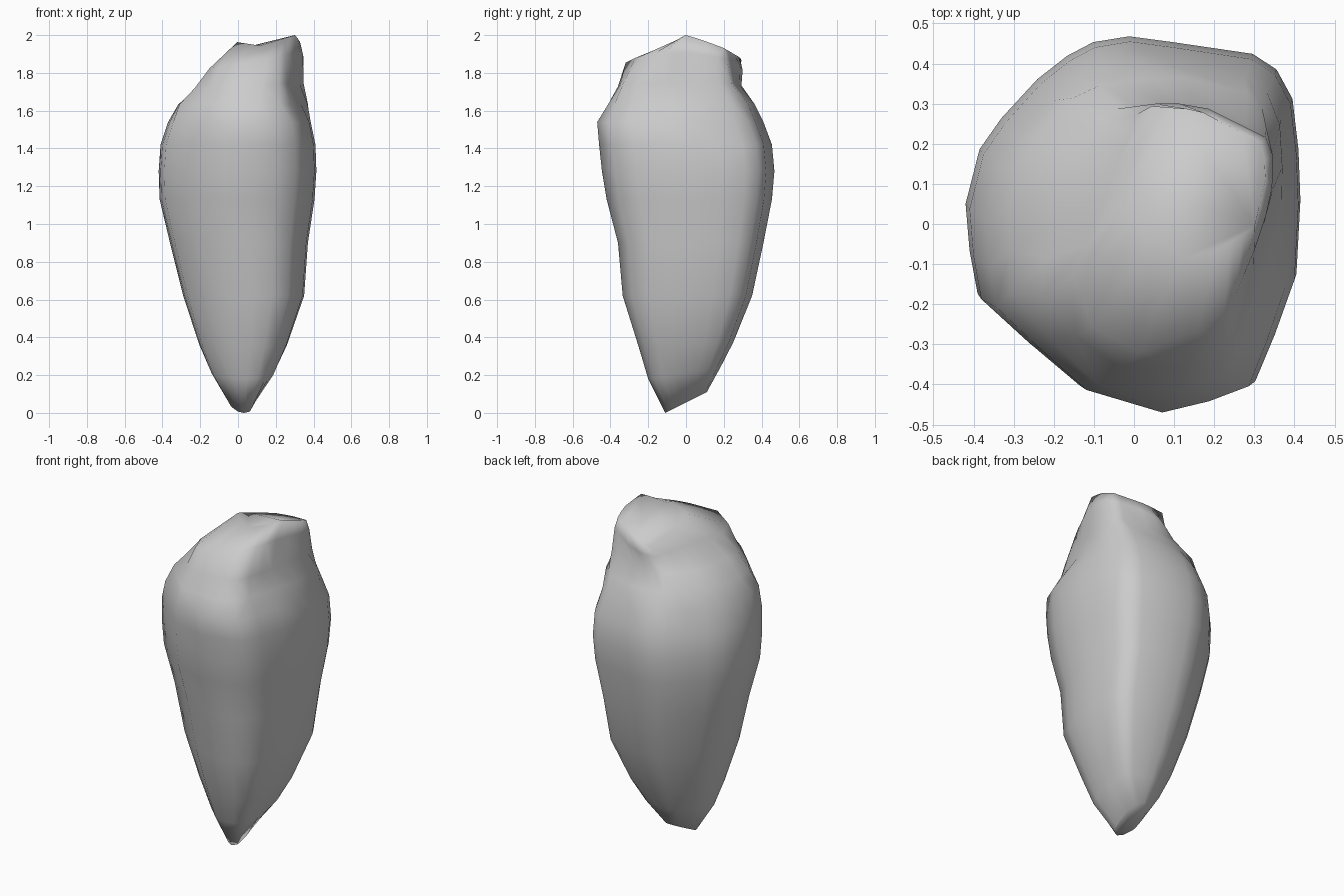
import bpy
import bmesh
from mathutils import Vector

if "Cube" in bpy.data.objects:
    bpy.data.objects.remove(bpy.data.objects["Cube"])

# Plan outline of the widest part of the stone
OUTLINE = [(-.42, .04), (-.385, .18), (-.33, .26), (-.24, .36), (-.165, .42), (-.1, .455),
           (-.01, .47), (.1, .455), (.3, .425), (.36, .385), (.4, .31), (.415, .18),
           (.42, .05), (.41, -.14), (.36, -.28), (.31, -.4), (.2, -.44), (.07, -.47),
           (-.14, -.41), (-.27, -.30), (-.39, -.19), (-.41, -.08)]

# Body levels: height, slope along y, x min, x max, y min, y max
BODY = [(.055, .5, -.04, .08, -.11, .11), (.21, .15, -.14, .19, -.20, .18),
        (.36, .05, -.205, .26, -.25, .25), (.62, 0, -.29, .35, -.335, .35),
        (.90, 0, -.36, .37, -.36, .41), (1.13, 0, -.415, .405, -.42, .455),
        (1.28, 0, -.42, .415, -.445, .468), (1.42, 0, -.41, .41, -.46, .455),
        (1.54, 0, -.37, .385, -.47, .41)]

# Shoulder, neck, cap rim and flat crown
SHOULDER = [(-.31, -.17), (-.11, -.40), (.07, -.425), (.25, -.37), (.32, -.15), (.37, .05),
            (.37, .24), (.28, .33), (.1, .37), (-.13, .34), (-.27, .19), (-.315, .05)]
NECK = [(-.23, -.18), (-.08, -.36), (.06, -.36), (.24, -.33), (.30, -.1), (.355, .12),
        (.33, .24), (.1, .295), (-.08, .285), (-.2, .1)]
RIM = [(-.17, -.19), (-.04, -.32), (.06, -.32), (.23, -.23), (.32, -.02), (.353, .13),
       (.34, .21), (.16, .30), (.02, .30), (-.07, .08)]
CROWN = [(-.02, .02), (.1, -.09), (.20, -.07), (.30, -.01), (.33, .12),
         (.32, .2), (.16, .285), (.03, .295)]


def cross(a, b):
    return a.x * b.y - a.y * b.x


def resample(poly):
    """Sample a polygon along the directions of the main outline."""
    pts = [Vector(p) for p in poly]
    c = sum(pts, Vector((0, 0))) / len(pts)
    ring = []
    for p in OUTLINE:
        d = Vector(p).normalized()
        best = 0
        for a, b in zip(pts, pts[1:] + pts[:1]):
            e, w = b - a, a - c
            den = cross(d, e)
            if abs(den) < 1e-9:
                continue
            t, s = cross(w, e) / den, cross(w, d) / den
            if t > 0 and -1e-6 <= s <= 1 + 1e-6:
                best = max(best, t)
        ring.append(c + d * best)
    return ring


rings = []
for z, slope, x0, x1, y0, y1 in BODY:
    ring = []
    for x, y in OUTLINE:
        px = (x0 + x1) / 2 + x / .42 * (x1 - x0) / 2
        py = (y0 + y1) / 2 + y / .47 * (y1 - y0) / 2
        ring.append((px, py, z + slope * py))
    rings.append(ring)
rings.append([(p.x, p.y, 1.635) for p in resample(SHOULDER)])
rings.append([(p.x, p.y, 1.73 + .05 * p.x) for p in resample(NECK)])
rings.append([(p.x, p.y, 1.86 + .18 * (p.x - .05) - .18 * max(p.y, 0)) for p in resample(RIM)])
rings.append([(p.x, p.y, 2 + .12 * (p.x - .29) - .36 * max(p.y, 0) + .4 * min(p.y, 0))
              for p in resample(CROWN)])

# Loft the levels into one closed stone
bm = bmesh.new()
loops = [[bm.verts.new(p) for p in ring] for ring in rings]
n = len(OUTLINE)
for lo, hi in zip(loops, loops[1:]):
    for i in range(n):
        j = (i + 1) % n
        bm.faces.new((lo[i], lo[j], hi[j], hi[i]))
for loop in (loops[0], loops[-1]):
    bm.faces.new(loop)
bmesh.ops.recalc_face_normals(bm, faces=bm.faces[:])
for f in bm.faces:
    f.smooth = True
mesh = bpy.data.meshes.new("stone")
bm.to_mesh(mesh)
bm.free()
stone = bpy.data.objects.new("stone", mesh)
bpy.context.collection.objects.link(stone)
